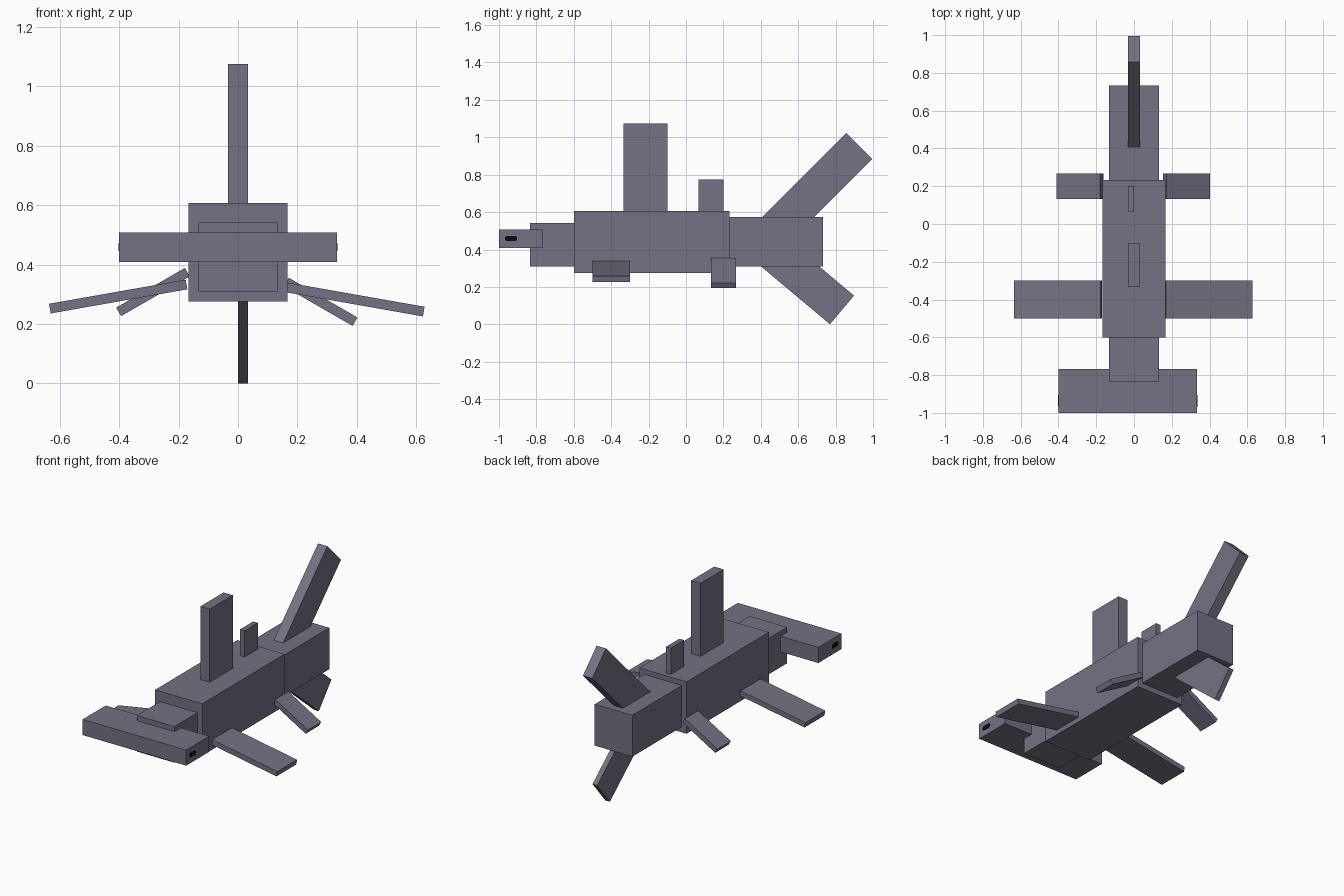
import bpy
import bmesh
from math import radians
from mathutils import Matrix, Vector

cube = bpy.data.objects.get("Cube")
if cube:
    bpy.data.objects.remove(cube, do_unlink=True)


def make_material(name, rgb):
    mat = bpy.data.materials.new(name)
    mat.use_nodes = True
    colour = (*rgb, 1)
    mat.diffuse_color = colour
    mat.node_tree.nodes["Principled BSDF"].inputs["Base Color"].default_value = colour
    return mat


SKIN = make_material("slate grey", (0.17, 0.17, 0.23))
BLACK = make_material("black", (0.003, 0.003, 0.003))


def block(name, low, high, mat=SKIN, pivot=(0, 0, 0), axis="X", angle=0):
    """Box between two corners, turned about the local origin, then moved to pivot."""
    low, high = Vector(low), Vector(high)
    bm = bmesh.new()
    bmesh.ops.create_cube(bm, size=1)
    bm.transform(Matrix.Translation((low + high) / 2) @ Matrix.Diagonal((*(high - low), 1)))
    bm.transform(Matrix.Translation(pivot) @ Matrix.Rotation(radians(angle), 4, axis))
    mesh = bpy.data.meshes.new(name)
    bm.to_mesh(mesh)
    bm.free()
    mesh.materials.append(mat)
    obj = bpy.data.objects.new(name, mesh)
    bpy.context.collection.objects.link(obj)
    return obj


# Body, tail stock, neck and wide head
block("body", (-0.167, -0.6, 0.275), (0.167, 0.233, 0.607))
block("tail_stock", (-0.133, 0.2, 0.31), (0.133, 0.733, 0.575))
block("neck", (-0.133, -0.833, 0.31), (0.133, -0.58, 0.541))
block("hammer_head", (-0.4, -1, 0.408), (0.333, -0.767, 0.508))

# Upright fins on the back
block("front_dorsal_fin", (-0.033, -0.333, 0.59), (0.033, -0.1, 1.075))
block("rear_dorsal_fin", (-0.033, 0.067, 0.59), (0, 0.2, 0.775))

# Tail fins: pivot at the middle of the tip, length running back into the tail
block("upper_tail_fin", (-0.033, -0.75, -0.098), (0.033, 0, 0.098),
      pivot=(0, 0.926, 0.954), angle=45)
block("lower_tail_fin", (0, -0.58, -0.1), (0.033, 0, 0.1),
      pivot=(0, 0.834, 0.077), angle=-40)

# Side fins: pivot at the upper edge of the tip, length running inward
for side, label, rise in ((1, "left", 0), (-1, "right", 1)):
    for name, tip_x, tip_z, lift, length, y0, y1, tilt in (
            ("pectoral", 0.628, 0.258, 0.01, 0.467, -0.5, -0.3, 10),
            ("pelvic", 0.402, 0.222, 0.033, 0.267, 0.133, 0.267, 30)):
        tip = (side * (tip_x + 0.008 * rise), 0, tip_z + lift * rise)
        ends = sorted((0, -side * length))
        block(f"{label}_{name}_fin", (ends[0], y0, -0.033), (ends[1], y1, 0),
              pivot=tip, axis="Y", angle=side * tilt)

# Eyes: thin plates with clipped corners on the ends of the head
for label, x in (("left", 0.333), ("right", -0.4)):
    eye = block(f"{label}_eye", (x - 0.002, -0.968, 0.445), (x + 0.002, -0.904, 0.473), BLACK)
    bm = bmesh.new()
    bm.from_mesh(eye.data)
    corners = [e for e in bm.edges if abs(e.verts[0].co.x - e.verts[1].co.x) > 0.001]
    bmesh.ops.bevel(bm, geom=corners, offset=0.007, segments=1, affect="EDGES")
    bm.to_mesh(eye.data)
    bm.free()
